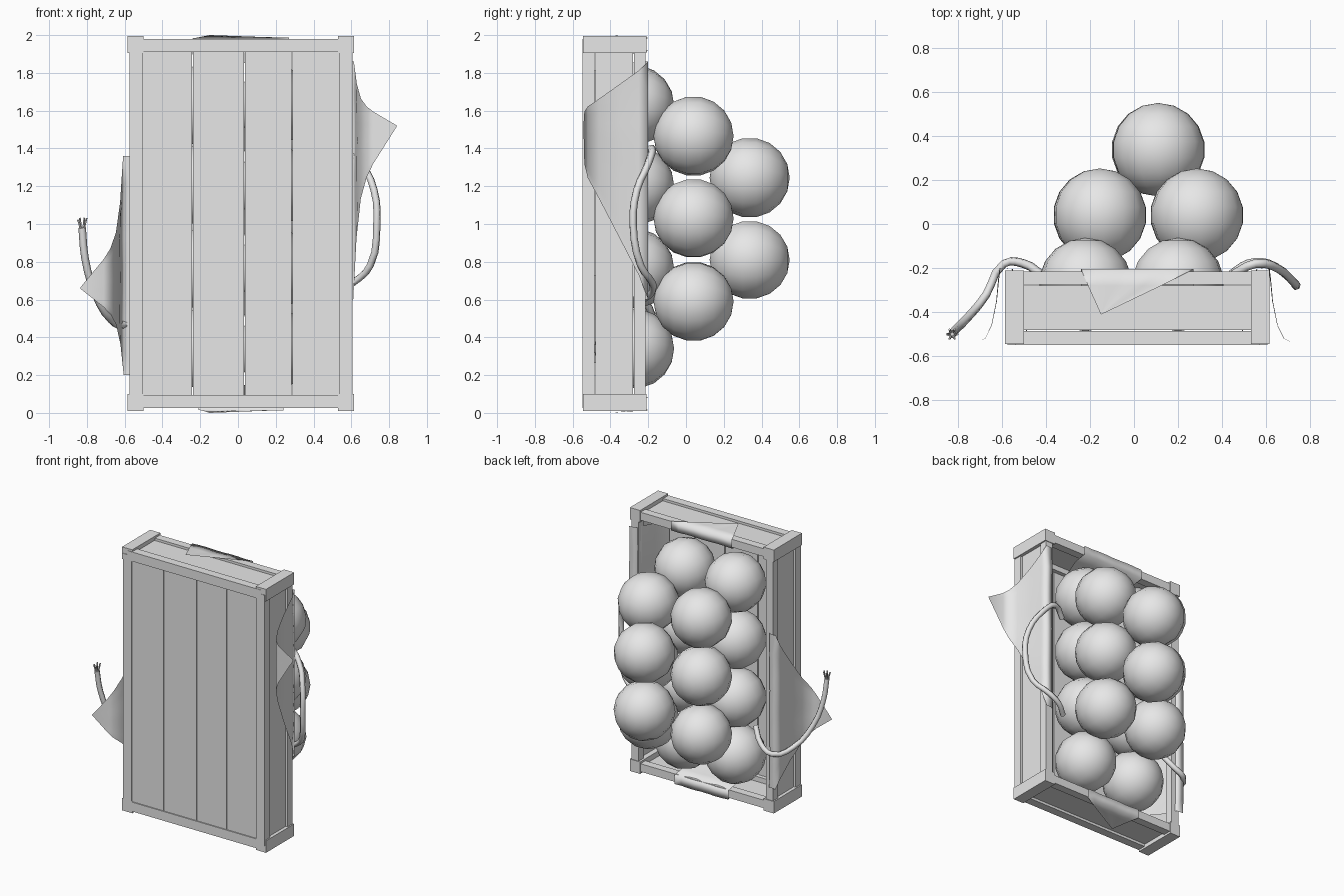
import bpy, bmesh, math, random
from mathutils import Vector

random.seed(4)
cube = bpy.data.objects.get("Cube")
if cube:
    bpy.data.objects.remove(cube, do_unlink=True)

GREY = (0.8, 0.8, 0.8, 1)
grey = bpy.data.materials.new("plain_grey")
grey.use_nodes = True
grey.diffuse_color = GREY
grey.node_tree.nodes["Principled BSDF"].inputs["Base Color"].default_value = GREY


def finish(name, bm, smooth=False):
    mesh = bpy.data.meshes.new(name)
    bmesh.ops.recalc_face_normals(bm, faces=bm.faces)
    for f in bm.faces:
        f.smooth = smooth
    bm.to_mesh(mesh)
    bm.free()
    mesh.materials.append(grey)
    obj = bpy.data.objects.new(name, mesh)
    bpy.context.collection.objects.link(obj)
    return obj


def box(name, x, y, z):
    """Box from three (low, high) ranges."""
    bm = bmesh.new()
    bmesh.ops.create_cube(bm, size=1)
    for v in bm.verts:
        v.co = [lo + (c + 0.5) * (hi - lo) for c, (lo, hi) in zip(v.co, (x, y, z))]
    return finish(name, bm)


# Crate: the opening faces +y, the planked base faces -y
X0, X1, Z0, Z1 = -0.575, 0.605, 0.025, 1.98
BASE, RIM = -0.545, -0.21
CX, CZ = (X0 + X1) / 2, (Z0 + Z1) / 2

# Base planks with narrow gaps
cuts = [X0 + 0.03, -0.24, 0.035, 0.285, X1 - 0.03]
for i, (a, b) in enumerate(zip(cuts, cuts[1:])):
    box(f"base_plank_{i + 1}", (a + 0.003, b - 0.003), (BASE + 0.005, -0.515), (Z0 + 0.02, Z1 - 0.02))

# Corner posts
for sx, xr in (("right", (-0.585, -0.5)), ("left", (0.53, 0.615))):
    for sz, zr in (("bottom", (0.01, 0.1)), ("top", (1.905, 1.995))):
        box(f"corner_post_{sz}_{sx}", xr, (BASE, RIM), zr)

# Wall rails along the base and the rim, with a recessed panel between
for part, yr, t, inset in (("base_rail", (-0.548, -0.485), 0.07, 0),
                           ("panel", (-0.48, -0.28), 0.035, 0.015),
                           ("rim_rail", (-0.275, -0.215), 0.06, 0)):
    box(f"{part}_right", (X0 + inset, X0 + t), yr, (0.06, 1.95))
    box(f"{part}_left", (X1 - t, X1 - inset), yr, (0.06, 1.95))
    box(f"{part}_bottom", (-0.54, 0.57), yr, (Z0 + inset, Z0 + t))
    box(f"{part}_top", (-0.54, 0.57), yr, (Z1 - t, Z1 - inset))


# Round fruit stacked in three layers
def fruit(i, x, y, z):
    bm = bmesh.new()
    bmesh.ops.create_uvsphere(bm, u_segments=14, v_segments=9, radius=0.212)
    obj = finish(f"round_fruit_{i}", bm, True)
    obj.location = (x, y, z)
    obj.rotation_euler = (math.pi / 2, random.uniform(0, 1), 0)


layers = [(-0.275, (-0.22, 0.2), (0.34, 0.765, 1.205, 1.63)),
          (0.04, (-0.155, 0.285), (0.59, 1.03, 1.465)),
          (0.337, (0.11,), (0.81, 1.245))]
spots = [(x, y, z) for y, xs, zs in layers for x in xs for z in zs]
for i, spot in enumerate(spots):
    fruit(i + 1, *spot)


# Cloth corners folded over the rim; each row is (outward, y, share of width)
def drape(name, rows, axis, sign, centre, tip, lo, hi, cols=9):
    bm = bmesh.new()
    grid = []
    for out, y, f in rows:
        line = []
        for j in range(cols):
            t = j / (cols - 1)
            along = tip + (lo + (hi - lo) * t) * f
            o = centre + sign * (out + 0.005 * f * abs(math.sin(t * 7)))
            line.append(bm.verts.new((o, y, along) if axis == "x" else (along, y, o)))
        grid.append(line)
    for r, s in zip(grid, grid[1:]):
        for j in range(cols - 1):
            bm.faces.new((r[j], r[j + 1], s[j + 1], s[j]))
    return finish(name, bm, True)


side_rows = [(0.47, -0.5, 0.85), (0.51, -0.38, 0.93), (0.525, -0.25, 1), (0.54, -0.205, 1),
             (0.595, -0.2, 1), (0.602, -0.25, 0.86), (0.612, -0.35, 0.65),
             (0.635, -0.46, 0.42), (0.665, -0.52, 0.3), (0.7, -0.538, 0.22), (0.825, -0.543, 0.005)]
end_rows = [(0.85, -0.48, 0.9), (0.9, -0.3, 1), (0.915, -0.205, 1),
            (0.983, -0.205, 1), (0.988, -0.28, 0.65), (1.0, -0.41, 0.005)]
drape("cloth_left", side_rows, "x", 1, CX, 1.52, -0.92, 0.34)
drape("cloth_right", side_rows, "x", -1, -0.01, 0.66, -0.46, 0.7)
drape("cloth_top", end_rows, "z", 1, 1.0, -0.15, -0.09, 0.42)
drape("cloth_bottom", end_rows, "z", -1, 1.0, -0.15, -0.06, 0.39)


# Rope handles: one loop, one loose with a frayed end
def rope(name, points, radius=0.02):
    curve = bpy.data.curves.new(name, "CURVE")
    curve.dimensions = "3D"
    curve.bevel_depth = radius
    curve.bevel_resolution = 1
    curve.resolution_u = 3
    curve.use_fill_caps = True
    s = curve.splines.new("BEZIER")
    s.bezier_points.add(len(points) - 1)
    for p, co in zip(s.bezier_points, points):
        p.co = co
        p.handle_left_type = p.handle_right_type = "AUTO"
    curve.materials.append(grey)
    obj = bpy.data.objects.new(name, curve)
    bpy.context.collection.objects.link(obj)


rope("rope_loop_left", [(0.45, -0.23, 1.36), (0.55, -0.18, 1.4), (0.65, -0.2, 1.32),
                        (0.72, -0.26, 1.18), (0.735, -0.28, 1.0), (0.7, -0.24, 0.78),
                        (0.61, -0.18, 0.69), (0.52, -0.18, 0.64), (0.44, -0.23, 0.6)])
rope("rope_loose_right", [(-0.42, -0.23, 0.62), (-0.5, -0.18, 0.52), (-0.59, -0.18, 0.47),
                          (-0.67, -0.32, 0.49), (-0.76, -0.43, 0.64),
                          (-0.81, -0.48, 0.82), (-0.825, -0.5, 0.98)])
for i in range(6):
    a = i * math.tau / 6
    d = Vector((math.cos(a), math.sin(a), 0))
    root = Vector((-0.825, -0.5, 0.97))
    rope(f"rope_fray_{i + 1}", [root + d * 0.01, root + d * 0.017 + Vector((0, 0, 0.035)),
                                root + d * 0.024 + Vector((0, 0, random.uniform(0.05, 0.065)))], 0.005)
